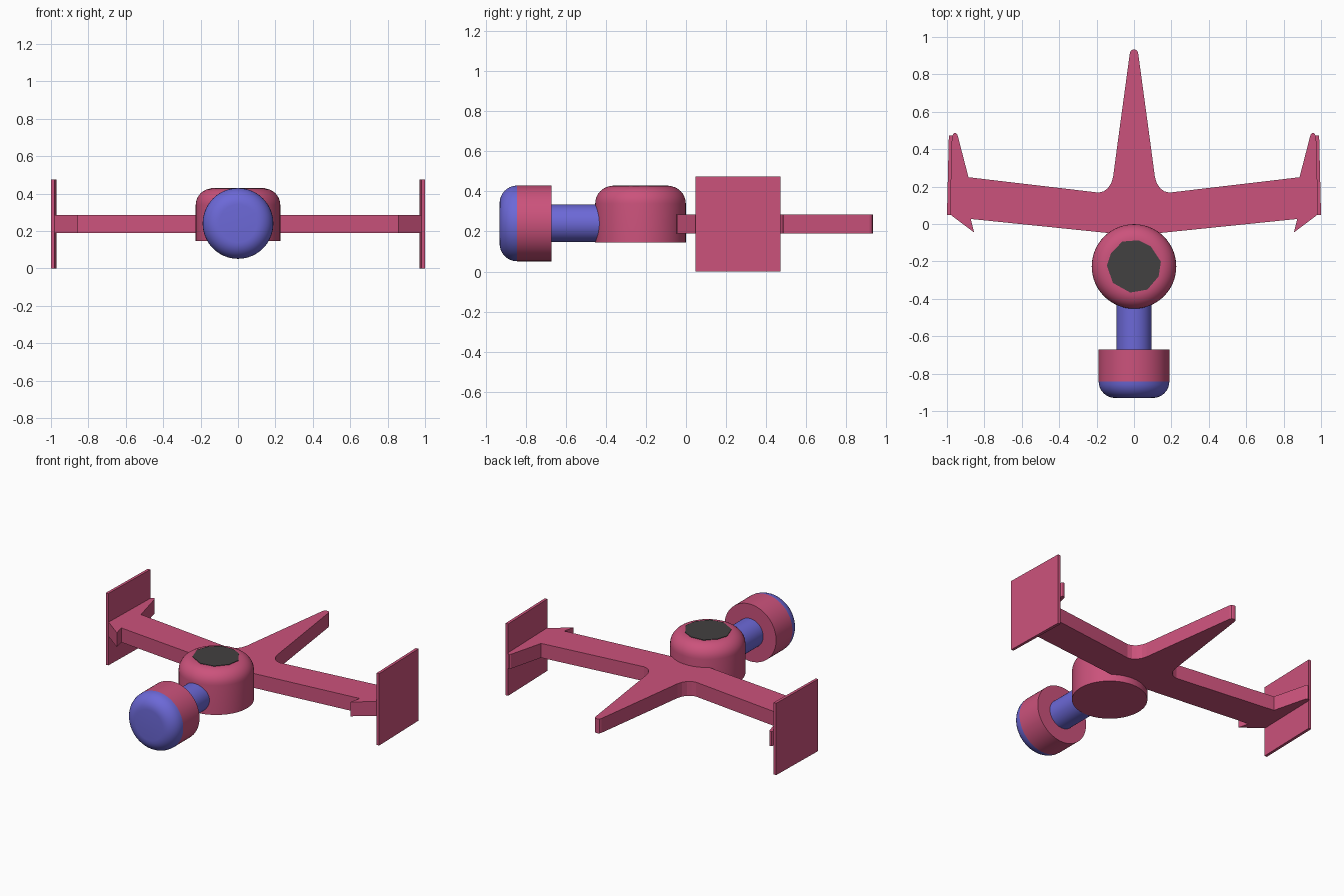
import bpy, bmesh, math
from mathutils import Matrix

if "Cube" in bpy.data.objects:
    bpy.data.objects.remove(bpy.data.objects["Cube"])


def material(name, rgb):
    m = bpy.data.materials.new(name)
    m.diffuse_color = (*rgb, 1)
    m.use_nodes = True
    m.node_tree.nodes["Principled BSDF"].inputs["Base Color"].default_value = m.diffuse_color
    return m


PINK = material("pink", (0.60, 0.085, 0.20))
BLUE = material("blue", (0.15, 0.14, 0.68))
DARK = material("dark_grey", (0.055, 0.052, 0.052))


def finish(bm, name, mat, smooth=False):
    bmesh.ops.recalc_face_normals(bm, faces=bm.faces)
    me = bpy.data.meshes.new(name)
    bm.to_mesh(me)
    bm.free()
    ob = bpy.data.objects.new(name, me)
    bpy.context.collection.objects.link(ob)
    me.materials.append(mat)
    if smooth:
        bpy.ops.object.select_all(action='DESELECT')
        ob.select_set(True)
        bpy.context.view_layer.objects.active = ob
        bpy.ops.object.shade_smooth_by_angle(angle=math.radians(35))
    return ob


def prism(name, outline, z0, z1, mat):
    bm = bmesh.new()
    face = bm.faces.new([bm.verts.new((x, y, z0)) for x, y in outline])
    ext = bmesh.ops.extrude_face_region(bm, geom=[face])
    verts = [v for v in ext['geom'] if isinstance(v, bmesh.types.BMVert)]
    bmesh.ops.translate(bm, verts=verts, vec=(0, 0, z1 - z0))
    return finish(bm, name, mat)


def lathe(name, profile, matrix, mat, n=64):
    """Turn a (radius, height) profile around local z, capping both ends."""
    bm = bmesh.new()
    rings = [[bm.verts.new((r * math.cos(2 * math.pi * i / n),
                            r * math.sin(2 * math.pi * i / n), h))
              for i in range(n)] for r, h in profile]
    for a, b in zip(rings, rings[1:]):
        for i in range(n):
            j = (i + 1) % n
            bm.faces.new((a[i], a[j], b[j], b[i]))
    bm.faces.new(rings[0])
    bm.faces.new(rings[-1])
    bm.transform(matrix)
    return finish(bm, name, mat, True)


def rounded(r, h0, h1, f, steps=8):
    """Cylinder profile with a rounded far edge of radius f."""
    arc = [(r - f + f * math.cos(math.pi / 2 * i / steps),
            h1 - f + f * math.sin(math.pi / 2 * i / steps))
           for i in range(steps + 1)]
    return ([(r, h0)] if h0 < h1 - f - 1e-4 else []) + arc


# Wings and tail as one flat plate, half outline mirrored
half = [(0.006, 0.933), (0.016, 0.928), (0.022, 0.915), (0.092, 0.40),
        (0.112, 0.25), (0.122, 0.218), (0.14, 0.191), (0.163, 0.174),
        (0.19, 0.168), (0.885, 0.25), (0.944, 0.478), (0.952, 0.487),
        (0.964, 0.485), (0.972, 0.47), (0.988, 0.055), (0.855, -0.045),
        (0.873, 0.027), (0.17, -0.045), (0.10, -0.052)]
outline = half + [(-x, y) for x, y in reversed(half)]
prism("wing_and_tail", outline, 0.19, 0.285, PINK)

# Slightly toed-in upright plates at the wing tips
for side, s in (("left", -1), ("right", 1)):
    prism(side + "_end_plate",
          [(s * 0.982, 0.047), (s * 1.0, 0.047), (s * 0.99, 0.472), (s * 0.971, 0.472)],
          0, 0.475, PINK)

# Round centre body with a softened top
centre = Matrix.Translation((0, -0.227, 0))
lathe("centre_body", rounded(0.226, 0.145, 0.427, 0.088), centre, PINK)

# Dark faceted cap on the body
cap = [(0.146, 10), (0.14, 50), (0.142, 80), (0.147, 115), (0.142, 150),
       (0.145, 178), (0.143, 218), (0.141, 262), (0.143, 300), (0.142, 338)]
prism("top_cap", [(r * math.cos(math.radians(a)), -0.227 + r * math.sin(math.radians(a)))
                  for r, a in cap], 0.42, 0.43, DARK)

# Forward-facing neck and head, turned around the y axis
forward = Matrix.Translation((0, 0, 0.24)) @ Matrix.Rotation(math.radians(90), 4, 'X')
lathe("neck", [(0.094, 0.40), (0.094, 0.70)], forward, BLUE)
lathe("head_ring", [(0.189, 0.672), (0.189, 0.842)], forward, PINK)
lathe("head_front", rounded(0.189, 0.842, 0.93, 0.088), forward, BLUE)
